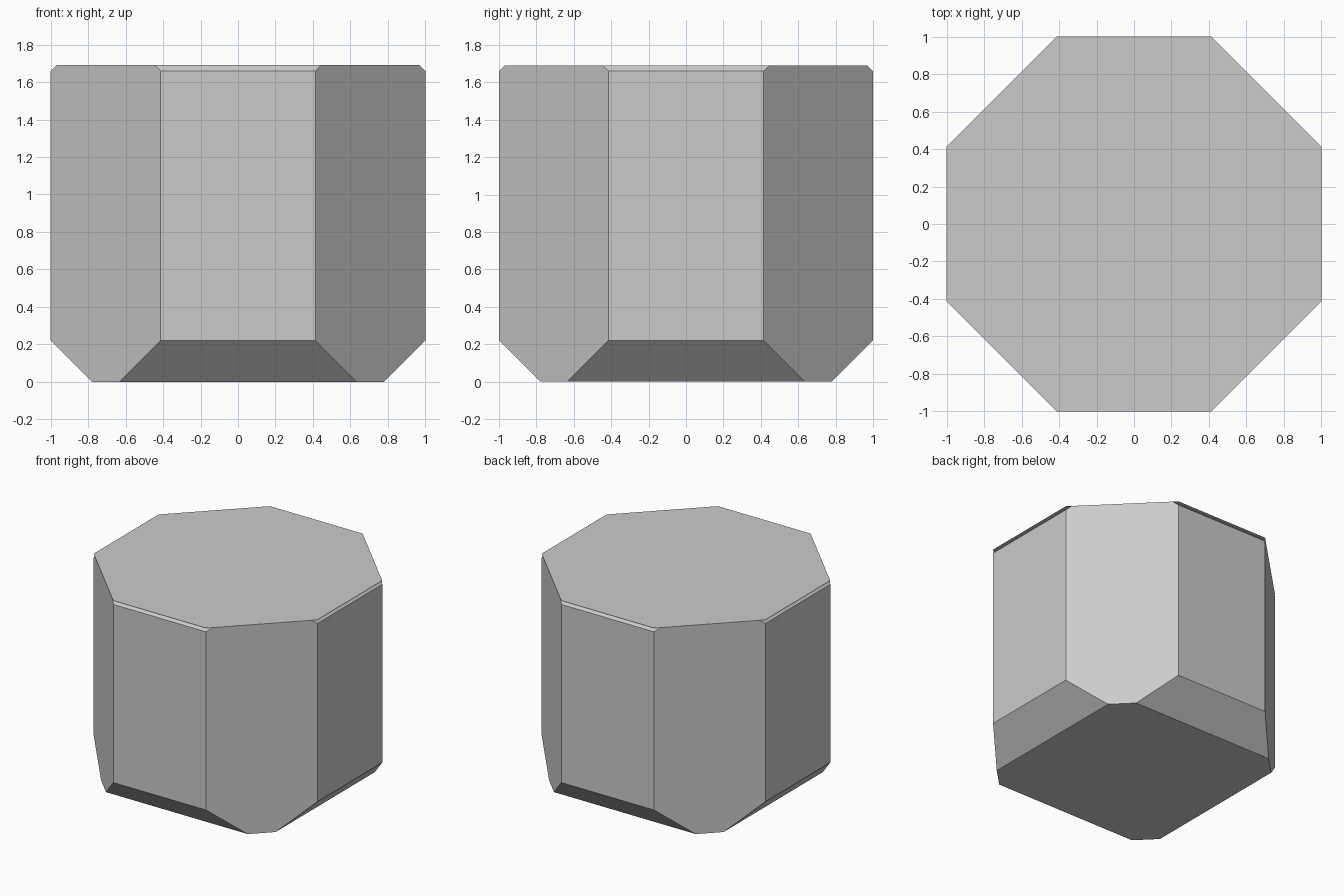
import bpy, bmesh, math
from mathutils import Vector

if "Cube" in bpy.data.objects:
    bpy.data.objects.remove(bpy.data.objects["Cube"])

H = 1.69
R = 1 / math.cos(math.pi / 8)
ring = [(R * math.cos(math.pi / 8 + i * math.pi / 4),
         R * math.sin(math.pi / 8 + i * math.pi / 4)) for i in range(8)]


def finish(bm, name):
    bmesh.ops.recalc_face_normals(bm, faces=bm.faces)
    mesh = bpy.data.meshes.new(name)
    bm.to_mesh(mesh)
    bm.free()
    bpy.context.collection.objects.link(bpy.data.objects.new(name, mesh))


def cut(bm, point, normal):
    """Slice away everything beyond a plane and cap the opening."""
    res = bmesh.ops.bisect_plane(bm, geom=bm.verts[:] + bm.edges[:] + bm.faces[:],
                                 plane_co=point, plane_no=normal, clear_outer=True)
    edges = [e for e in res["geom_cut"] if isinstance(e, bmesh.types.BMEdge)]
    bmesh.ops.holes_fill(bm, edges=edges)


# Octagonal body: wide bevels under the four main sides, thin ones at the top
bm = bmesh.new()
base = bm.faces.new([bm.verts.new((x, y, 0)) for x, y in ring])
ext = bmesh.ops.extrude_face_region(bm, geom=[base], use_keep_orig=True)
bmesh.ops.translate(bm, vec=(0, 0, H),
                    verts=[v for v in ext["geom"] if isinstance(v, bmesh.types.BMVert)])
for d in (Vector((1, 0, 0)), Vector((0, 1, 0)), Vector((-1, 0, 0)), Vector((0, -1, 0))):
    cut(bm, d + Vector((0, 0, 0.22)), d - Vector((0, 0, 1)))
    cut(bm, d + Vector((0, 0, H - 0.03)), d + Vector((0, 0, 1)))
finish(bm, "body")

# Flat octagonal top sheet overhanging the thin bevels
bm = bmesh.new()
bm.faces.new([bm.verts.new((x, y, H)) for x, y in ring])
finish(bm, "top_sheet")
